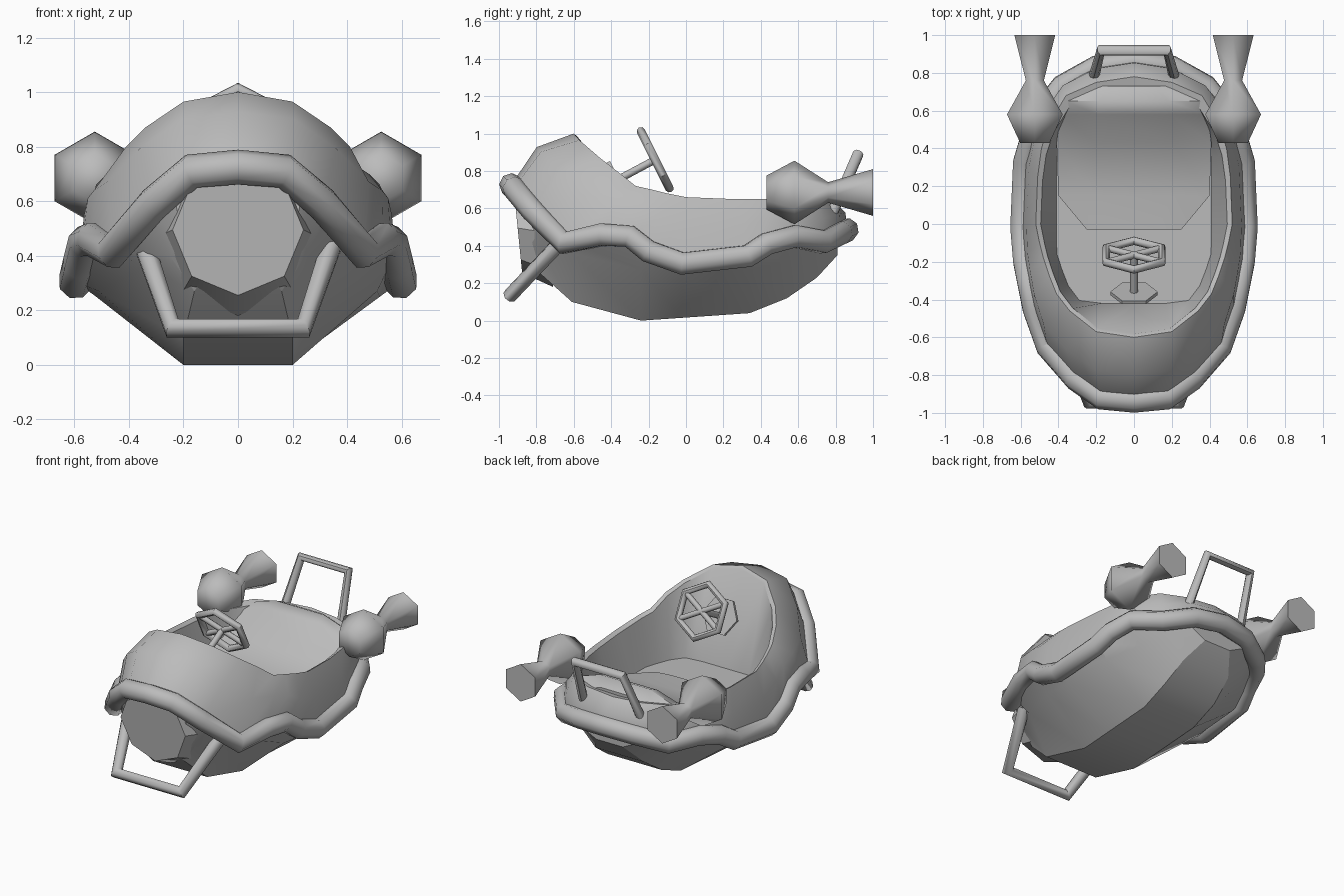
import bpy, bmesh, math
from mathutils import Vector

cube = bpy.data.objects.get("Cube")
if cube:
    bpy.data.objects.remove(cube)

grey = bpy.data.materials.new("plain_grey")
grey.use_nodes = True
COLOUR = (0.5, 0.5, 0.5, 1)
grey.diffuse_color = COLOUR
for node in grey.node_tree.nodes:
    if node.type == 'BSDF_PRINCIPLED':
        node.inputs["Base Color"].default_value = COLOUR


def activate(obj):
    bpy.ops.object.select_all(action='DESELECT')
    obj.select_set(True)
    bpy.context.view_layer.objects.active = obj


def finish(obj, angle):
    obj.data.materials.append(grey)
    activate(obj)
    bpy.ops.object.shade_smooth_by_angle(angle=math.radians(angle))
    return obj


def loft(name, rows, closed=True, first=True, last=True, angle=40):
    """Skin equal-length rows of points, optionally capping the ends."""
    bm = bmesh.new()
    grid = [[bm.verts.new(p) for p in row] for row in rows]
    count = len(rows[0])
    for a, b in zip(grid, grid[1:]):
        for i in range(count if closed else count - 1):
            j = (i + 1) % count
            bm.faces.new((a[i], a[j], b[j], b[i]))
    if first:
        bm.faces.new(grid[0])
    if last:
        bm.faces.new(grid[-1])
    bmesh.ops.recalc_face_normals(bm, faces=bm.faces)
    mesh = bpy.data.meshes.new(name)
    bm.to_mesh(mesh)
    bm.free()
    obj = bpy.data.objects.new(name, mesh)
    bpy.context.collection.objects.link(obj)
    return finish(obj, angle)


def tube(name, points, radius, cyclic=False):
    curve = bpy.data.curves.new(name, 'CURVE')
    curve.dimensions = '3D'
    curve.bevel_depth = radius
    curve.bevel_resolution = 2
    curve.use_fill_caps = True
    spline = curve.splines.new('POLY')
    spline.points.add(len(points) - 1)
    for point, co in zip(spline.points, points):
        point.co = (*co, 1)
    spline.use_cyclic_u = cyclic
    obj = bpy.data.objects.new(name, curve)
    bpy.context.collection.objects.link(obj)
    activate(obj)
    bpy.ops.object.convert(target='MESH')
    return finish(bpy.context.object, 50)


def ring(centre, u, v, radius, sides, start=90):
    angles = [math.radians(start + 360 * k / sides) for k in range(sides)]
    return [Vector(centre) + radius * (math.cos(a) * u + math.sin(a) * v) for a in angles]


def mirrored(half):
    """Close a loop whose first and last points lie on the centre line."""
    return half + [(-x, y, z) for x, y, z in reversed(half[1:-1])]


X, Z = Vector((1, 0, 0)), Vector((0, 0, 1))

# Bumper rim, from the nose round to the tail, rising over the wheel places
rim = [(0, -.935, .725), (.17, -.92, .71), (.31, -.82, .59), (.46, -.65, .415),
       (.53, -.45, .46), (.56, -.3, .45), (.58, -.2, .37), (.595, -.02, .305),
       (.58, .33, .345), (.55, .43, .41), (.5, .58, .45), (.38, .73, .42),
       (.2, .83, .47), (0, .86, .485)]
tube("bumper_rim", mirrored(rim), .064, cyclic=True)

# Upper shell, cockpit lip, inner walls and floor
opening = [(0, -.6, 1), (.2, -.57, .965), (.34, -.46, .87), (.41, -.37, .8),
           (.45, -.27, .72), (.48, -.18, .7), (.5, -.1, .68), (.52, 0, .66),
           (.51, .25, .65), (.49, .4, .65), (.45, .53, .65), (.36, .68, .65),
           (.2, .75, .65), (0, .78, .65)]
middle = []
for low, high in zip(rim, opening):
    x, y, z = (Vector(low) + Vector(high)) / 2
    front = min(1, max(0, -y / .5))
    middle.append((x * (1.02 + .08 * front), y * 1.04, z + .01 + .055 * front))
lip = [(x * .95, y * (.97 if y < 0 else .91), z - .015) for x, y, z in opening]
floor = [(min(.41, x * .85), max(-.42, y * .88), .38) for x, y, z in opening]
loft("body_shell", [mirrored(r) for r in (rim, middle, opening, lip, floor)], first=False)


def rim_at(y):
    for a, b in zip(rim, rim[1:]):
        if a[1] <= y <= b[1]:
            return Vector(a).lerp(Vector(b), (y - a[1]) / (b[1] - a[1]))


# Underbody with flat wheel panels: y, keel height and half width, chine height and half width
sections = []
for y, zk, wk, zc, wc in [(-.87, .36, .1, .45, .2), (-.8, .27, .16, .4, .25),
                          (-.61, .1, .2, .36, .34), (-.24, 0, .2, .27, .51),
                          (-.02, .015, .2, .25, .52), (.34, .04, .2, .27, .51),
                          (.54, .12, .2, .32, .4), (.7, .23, .18, .36, .31),
                          (.81, .35, .1, .4, .2)]:
    top = rim_at(y)
    side = [(top.x, y, top.z), (wc, y, zc), (wk, y, zk)]
    sections.append(side + [(-a, b, c) for a, b, c in reversed(side)])
loft("underbody", sections, closed=False, angle=22)

# Round nose plate, leaning back at the bottom and flaring into the underbody
lean = Vector((0, -.1, 1))
loft("nose_plate", [ring((0, y, z), X, lean, r, 8)
                    for y, z, r in [(-.9, .495, .24), (-.74, .47, .29)]])

# Seat, with a low cushion and a rounded back
seat = []
for y, w, z, crown in [(-.03, .25, .44, .01), (.15, .4, .45, .01), (.43, .41, .48, .02),
                       (.58, .39, .61, .06), (.65, .36, .64, .06), (.73, .24, .62, .04)]:
    seat.append([(w, y, .37), (w, y, z), (w / 2, y, z + crown), (-w / 2, y, z + crown),
                 (-w, y, z), (-w, y, .37)])
loft("seat", seat, closed=False, angle=50)

# Steering wheel, spokes, column and mounting plate
hub = Vector((0, -.165, .86))
up = Vector((0, -.17, .34)).normalized()
wheel = ring(hub, X, up, .17, 6)
tube("steering_wheel", wheel, .023, cyclic=True)
for k in (1, 2, 4, 5):
    tube("wheel_spoke", [hub, wheel[k]], .018)
slope = Vector((0, -.88, -.47))
tube("steering_column", [hub, hub + slope * .23], .02)
loft("column_plate", [ring(hub + slope * d, X, up, .125, 6, 0) for d in (.22, .24)])

# Exhaust horns
for side in (-1, 1):
    profile = [(.43, .09), (.58, .17), (.76, .055), (1, .125)]
    loft("exhaust", [ring((side * .525, y, .685), X, Z, r, 6) for y, r in profile], angle=85)

# Front bar and rear handle
for name, radius, foot, corner in [
        ("front_bar", .04, (.34, -.66, .43), (.24, -.94, .135)),
        ("rear_handle", .03, (.22, .75, .5), (.175, .92, .89))]:
    half = [foot, corner]
    tube(name, half + [(-x, y, z) for x, y, z in reversed(half)], radius)
